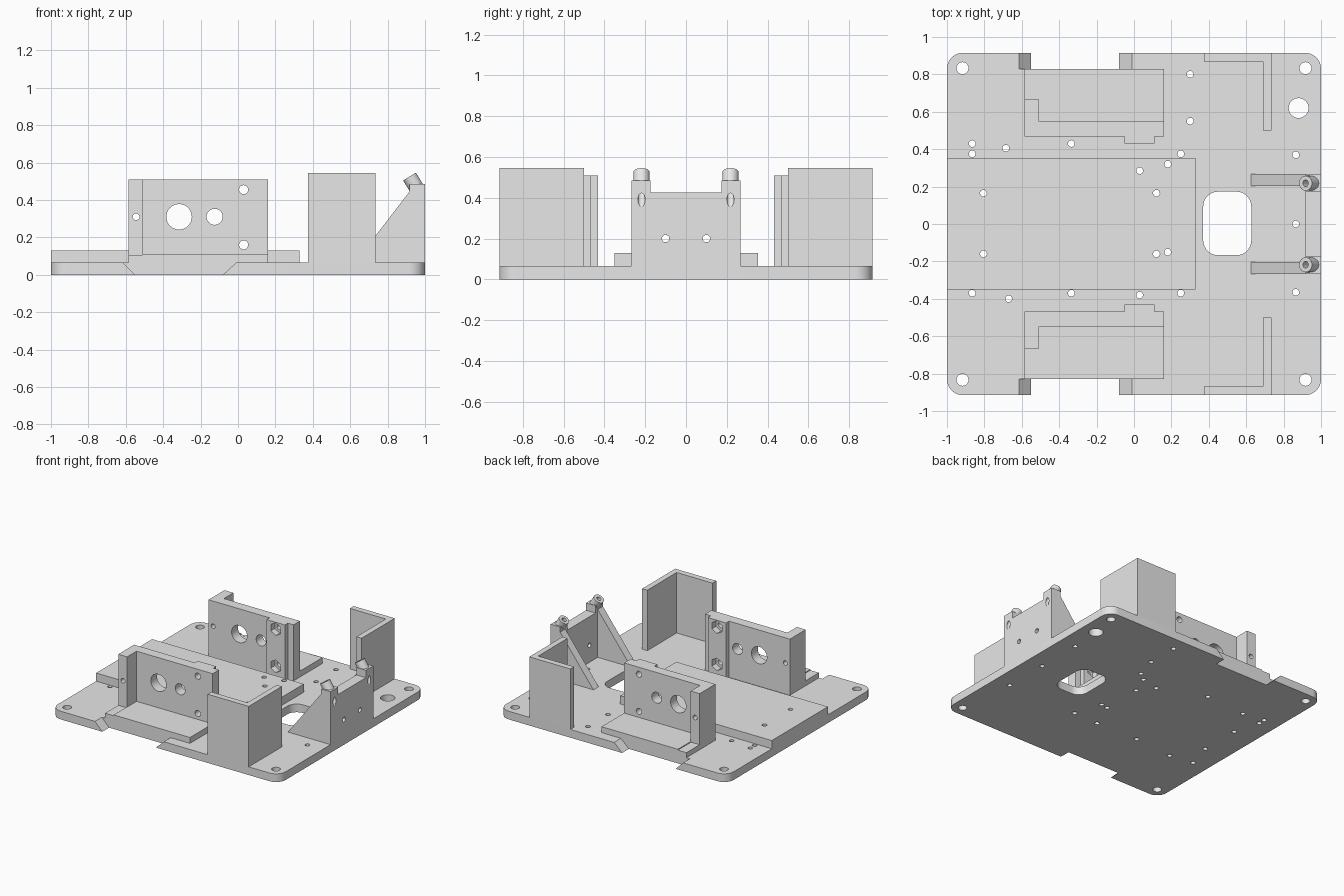
import bpy, bmesh, math
from mathutils import Vector

if "Cube" in bpy.data.objects:
    bpy.data.objects.remove(bpy.data.objects["Cube"])

GREY = (0.8, 0.8, 0.8, 1)
grey = bpy.data.materials.new("light_grey")
grey.use_nodes = True
grey.diffuse_color = GREY
grey.node_tree.nodes["Principled BSDF"].inputs["Base Color"].default_value = GREY

T = 0.065  # plate thickness


def add_prism(bm, pts, axis, lo, hi):
    """Extrude a 2D outline along an axis."""
    place = {"x": lambda u, v, w: (w, u, v),
             "y": lambda u, v, w: (u, w, v),
             "z": lambda u, v, w: (u, v, w)}[axis]
    a, b = ([bm.verts.new(place(u, v, w)) for u, v in pts] for w in (lo, hi))
    bm.faces.new(a)
    bm.faces.new(b)
    for i in range(len(pts)):
        j = (i + 1) % len(pts)
        bm.faces.new((a[i], a[j], b[j], b[i]))


def add_cylinder(bm, start, end, radius, sides=32):
    start, end = Vector(start), Vector(end)
    axis = end - start
    mat = axis.to_track_quat("Z", "Y").to_matrix().to_4x4()
    mat.translation = (start + end) / 2
    bmesh.ops.create_cone(bm, cap_ends=True, segments=sides, radius1=radius,
                          radius2=radius, depth=axis.length, matrix=mat)


def rect(x0, x1, y0, y1):
    return [(x0, y0), (x1, y0), (x1, y1), (x0, y1)]


def rounded_rect(x0, x1, y0, y1, r, steps=10):
    pts = []
    corners = [(x1 - r, y1 - r), (x0 + r, y1 - r), (x0 + r, y0 + r), (x1 - r, y0 + r)]
    for q, (cx, cy) in enumerate(corners):
        for i in range(steps + 1):
            a = math.pi / 2 * (q + i / steps)
            pts.append((cx + r * math.cos(a), cy + r * math.sin(a)))
    return pts


def flip(pts, s):
    return [(x, y * s) for x, y in pts]


def make(name, bm):
    bmesh.ops.recalc_face_normals(bm, faces=bm.faces)
    mesh = bpy.data.meshes.new(name)
    bm.to_mesh(mesh)
    bm.free()
    obj = bpy.data.objects.new(name, mesh)
    bpy.context.collection.objects.link(obj)
    mesh.materials.append(grey)
    return obj


def prism(name, pts, axis, lo, hi):
    bm = bmesh.new()
    add_prism(bm, pts, axis, lo, hi)
    return make(name, bm)


def select(obj):
    bpy.ops.object.select_all(action="DESELECT")
    obj.select_set(True)
    bpy.context.view_layer.objects.active = obj


def cut(obj, cutter):
    mod = obj.modifiers.new("cut", "BOOLEAN")
    mod.operation, mod.solver, mod.object = "DIFFERENCE", "EXACT", cutter
    select(obj)
    bpy.ops.object.modifier_apply(modifier=mod.name)


parts = []

# Base plate and raised middle deck
plate = prism("base_plate", rounded_rect(-1, 1, -0.915, 0.915, 0.085), "z", 0, T)
deck = prism("raised_deck", rect(-1, 0.33, -0.35, 0.353), "z", T, 0.13)
parts += [plate, deck]

# Screw holes
small_holes = [(-.865, .43), (-.865, .375), (-.685, .405), (-.335, .43), (.3, .8),
               (.3, .55), (.25, .375), (.18, .32), (.03, .285), (.12, .165),
               (-.805, .165), (-.805, -.16), (.12, -.16), (.18, -.15),
               (-.865, -.37), (-.67, -.4), (-.335, -.37), (.03, -.38),
               (.25, -.37), (.865, .37), (.865, 0), (.865, -.365)]
bm = bmesh.new()
for x, y in small_holes:
    add_cylinder(bm, (x, y, -0.1), (x, y, 0.2), 0.018, 20)
for x in (-0.917, 0.917):
    for y in (-0.833, 0.833):
        add_cylinder(bm, (x, y, -0.1), (x, y, 0.2), 0.032)
add_cylinder(bm, (0.88, 0.62, -0.1), (0.88, 0.62, 0.2), 0.053)
# Cable slot and bevelled side notches
add_prism(bm, rounded_rect(0.37, 0.627, -0.167, 0.173, 0.08), "z", -0.1, 0.2)
notch = [(-0.68, T * 2), (-0.485, -T), (-0.15, -T), (0.06, T * 2)]
for s in (-1, 1):
    add_prism(bm, notch, "y", s * 0.83, s * 1.1)
holes = make("plate_cutter", bm)
cut(plate, holes)
cut(deck, holes)
bpy.data.objects.remove(holes)

bracket_outline = [(-.585, .467), (-.05, .467), (-.05, .43), (.11, .43), (.11, .467),
                   (.16, .467), (.16, .547), (-.507, .547), (-.507, .665), (-.585, .665)]
corner_outline = [(.375, .915), (.375, .868), (.69, .868), (.69, .5), (.735, .5), (.735, .915)]

for s, side in ((-1, "front"), (1, "back")):
    # Motor bracket wall with end flange and nut block
    wall = prism(side + "_motor_bracket", flip(bracket_outline, s), "z", T, 0.51)
    bm = bmesh.new()
    for x, z, r in ((-.315, .31, .068), (-.125, .31, .043), (-.545, .31, .018),
                    (.03, .455, .024), (.03, .16, .024)):
        add_cylinder(bm, (x, s * 0.3, z), (x, s * 0.8, z), r)
    drill = make("bracket_cutter", bm)
    cut(wall, drill)
    bpy.data.objects.remove(drill)
    # Hexagonal nut pockets
    bm = bmesh.new()
    for z in (0.455, 0.16):
        add_cylinder(bm, (0.03, s * 0.4, z), (0.03, s * 0.48, z), 0.05, 6)
    pockets = make("pocket_cutter", bm)
    cut(wall, pockets)
    bpy.data.objects.remove(pockets)
    # Motor shelf with a shallow end step
    shelf = prism(side + "_motor_shelf", flip(rect(-.51, .16, .54, .83), s), "z", T, 0.112)
    step = prism(side + "_shelf_step", flip(rect(-.585, -.51, .66, .83), s), "z", T, 0.105)
    # Tall corner wall
    corner = prism(side + "_corner_wall", flip(corner_outline, s), "z", T, 0.545)
    parts += [wall, shelf, step, corner]

# Sensor mount: upright plate with two ears
ears = [(-.268, T), (.268, T), (.268, .485), (.175, .485), (.175, .427),
        (-.175, .427), (-.175, .485), (-.268, .485)]
upright = prism("sensor_upright", ears, "x", 0.917, 1)
parts.append(upright)

tip = Vector((0.917, 0, 0.525))
lean = Vector((0.52, 0, -0.85)).normalized()
bm = bmesh.new()
bosses = []
for s, side in ((-1, "right"), (1, "left")):
    offset = Vector((0, s * 0.218, 0))
    # Triangular support rib
    lo, hi = sorted((s * 0.203, s * 0.268))
    parts.append(prism(side + "_rib", [(.625, T), (.917, T), (.917, .445)], "y", lo, hi))
    # Leaning screw boss
    boss_bm = bmesh.new()
    add_cylinder(boss_bm, tip + offset, tip + offset + lean * 0.08, 0.04)
    bosses.append(make(side + "_screw_boss", boss_bm))
    add_cylinder(bm, tip + offset - lean * 0.1, tip + offset + lean * 0.3, 0.0175, 24)
    add_cylinder(bm, (0.8, s * 0.1, 0.2), (1.1, s * 0.1, 0.2), 0.018, 24)
drill = make("sensor_cutter", bm)
for obj in [upright] + bosses:
    cut(obj, drill)
bpy.data.objects.remove(drill)
parts += bosses

# Smooth round surfaces, keep edges sharp
for obj in parts:
    select(obj)
    bpy.ops.object.shade_smooth_by_angle(angle=math.radians(30))
